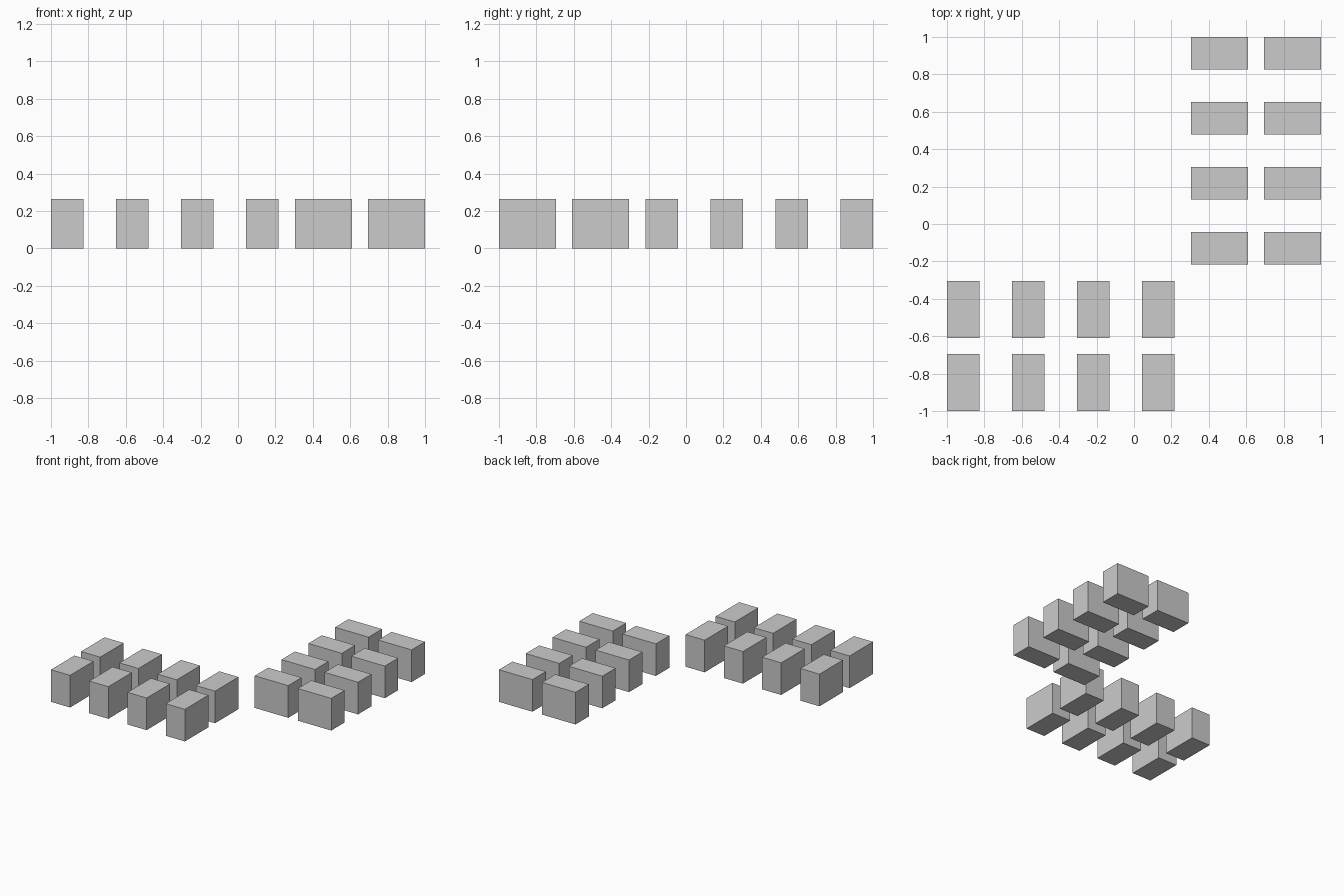
import bpy

if "Cube" in bpy.data.objects:
    bpy.data.objects.remove(bpy.data.objects["Cube"])

U = 2 / 23            # layout module
HEIGHT = 0.264
SHORT, LONG = 2 * U, 3.5 * U
PITCH = 4 * U         # spacing along each row
ROW_PITCH = 4.5 * U   # spacing between the two rows


def block(name, cx, cy, sx, sy):
    bpy.ops.mesh.primitive_cube_add(size=1, location=(cx, cy, HEIGHT / 2))
    ob = bpy.context.object
    ob.name = name
    ob.scale = (sx, sy, HEIGHT)


# Two rows of four blocks per group; the second group mirrors the first across x = -y
for row in range(2):
    across = -1 + LONG / 2 + row * ROW_PITCH
    for i in range(4):
        along = -1 + SHORT / 2 + i * PITCH
        block(f"front_left_block_{row}_{i}", along, across, SHORT, LONG)
        block(f"back_right_block_{row}_{i}", -across, -along, LONG, SHORT)
